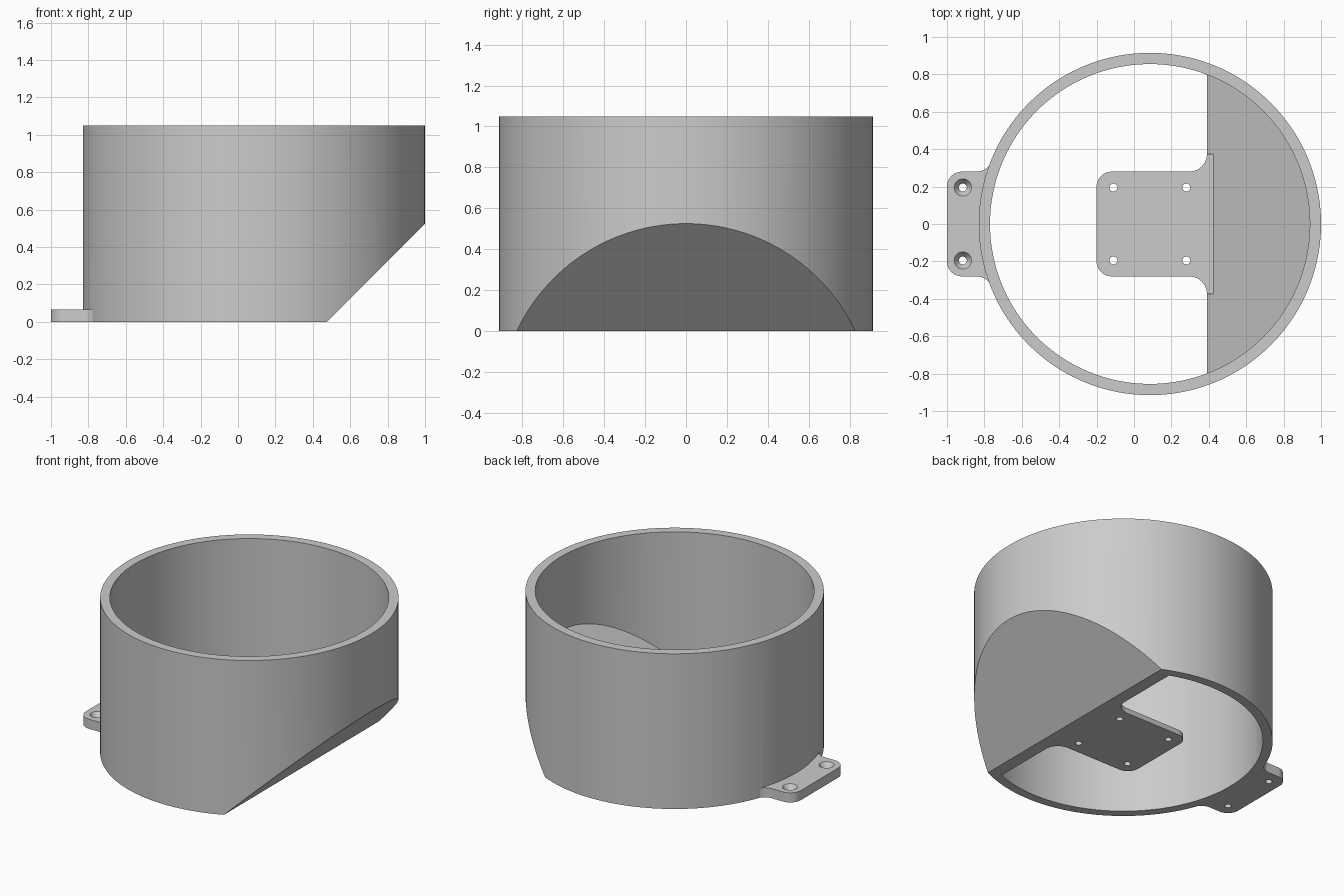
import bpy, bmesh, math
from mathutils import Matrix

cube = bpy.data.objects.get("Cube")
if cube:
    bpy.data.objects.remove(cube, do_unlink=True)

CX, R_OUT, R_IN, HEIGHT = 0.085, 0.915, 0.855, 1.05
EAR_T, TAB_T = 0.065, 0.035

grey = bpy.data.materials.new("plain grey")
grey.use_nodes = True
grey.diffuse_color = (0.6, 0.6, 0.6, 1)
grey.node_tree.nodes["Principled BSDF"].inputs["Base Color"].default_value = (0.6, 0.6, 0.6, 1)


def to_object(name, bm):
    bmesh.ops.recalc_face_normals(bm, faces=bm.faces[:])
    mesh = bpy.data.meshes.new(name)
    bm.to_mesh(mesh)
    bm.free()
    mesh.materials.append(grey)
    obj = bpy.data.objects.new(name, mesh)
    bpy.context.collection.objects.link(obj)
    return obj


def cone(name, x, y, z0, z1, r0, r1, segments=32, slope_x=None):
    """Vertical cylinder or cone, optionally trimmed by a 45 degree plane."""
    bm = bmesh.new()
    bmesh.ops.create_cone(bm, cap_ends=True, segments=segments, radius1=r0, radius2=r1,
                          depth=z1 - z0, matrix=Matrix.Translation((x, y, (z0 + z1) / 2)))
    if slope_x is not None:
        cut = bmesh.ops.bisect_plane(bm, geom=bm.verts[:] + bm.edges[:] + bm.faces[:],
                                     plane_co=(slope_x, 0, 0), plane_no=(1, 0, -1),
                                     clear_outer=True)
        edges = [e for e in cut["geom_cut"] if isinstance(e, bmesh.types.BMEdge)]
        bmesh.ops.holes_fill(bm, edges=edges, sides=0)
    return to_object(name, bm)


def arc(cx, cy, r, start, end, steps=10):
    angles = [math.radians(start + (end - start) * i / steps) for i in range(steps + 1)]
    return [(cx + r * math.cos(a), cy + r * math.sin(a)) for a in angles]


def plate(name, half_outline, thickness):
    """Extrude an outline mirrored across the y = 0 line."""
    outline = half_outline + [(x, -y) for x, y in reversed(half_outline)]
    bm = bmesh.new()
    face = bm.faces.new([bm.verts.new((x, y, 0)) for x, y in outline])
    top = bmesh.ops.extrude_face_region(bm, geom=[face])
    verts = [v for v in top["geom"] if isinstance(v, bmesh.types.BMVert)]
    bmesh.ops.translate(bm, verts=verts, vec=(0, 0, thickness))
    return to_object(name, bm)


def combine(target, tool, operation):
    mod = target.modifiers.new(operation.lower(), 'BOOLEAN')
    mod.operation, mod.solver, mod.object = operation, 'EXACT', tool
    bpy.context.view_layer.objects.active = target
    bpy.ops.object.modifier_apply(modifier=mod.name)
    bpy.data.objects.remove(tool, do_unlink=True)


# Round housing with a slanted lower side
housing = cone("housing", CX, 0, 0, HEIGHT, R_OUT, R_OUT, 160, slope_x=0.475)

# Outside mounting ear with rounded corners and flared root
ear = arc(-0.92, 0.2, 0.08, 180, 90) + arc(-0.84, 0.36, 0.08, 270, 335) + [(-0.72, 0.34)]
combine(housing, plate("ear", ear, EAR_T), 'UNION')

# Hollow interior, parallel to the slant
combine(housing, cone("cavity", CX, 0, -0.1, HEIGHT + 0.1, R_IN, R_IN, 160, slope_x=0.39),
        'DIFFERENCE')

# Inner mounting tab joined to the foot of the slant
tab = arc(-0.12, 0.2, 0.08, 180, 90) + arc(0.295, 0.375, 0.095, 270, 360) + [(0.44, 0.375)]
combine(housing, plate("tab", tab, TAB_T), 'UNION')

# Screw holes, countersunk in the ear
for y in (-0.195, 0.195):
    for x in (-0.915, -0.11, 0.28):
        combine(housing, cone("hole", x, y, -0.05, 0.12, 0.021, 0.021), 'DIFFERENCE')
    combine(housing, cone("countersink", -0.915, y, 0.025, 0.073, 0.018, 0.052), 'DIFFERENCE')

# Smooth curved walls, crisp edges
bpy.ops.object.select_all(action='DESELECT')
housing.select_set(True)
bpy.context.view_layer.objects.active = housing
bpy.ops.object.shade_smooth_by_angle(angle=math.radians(30))
